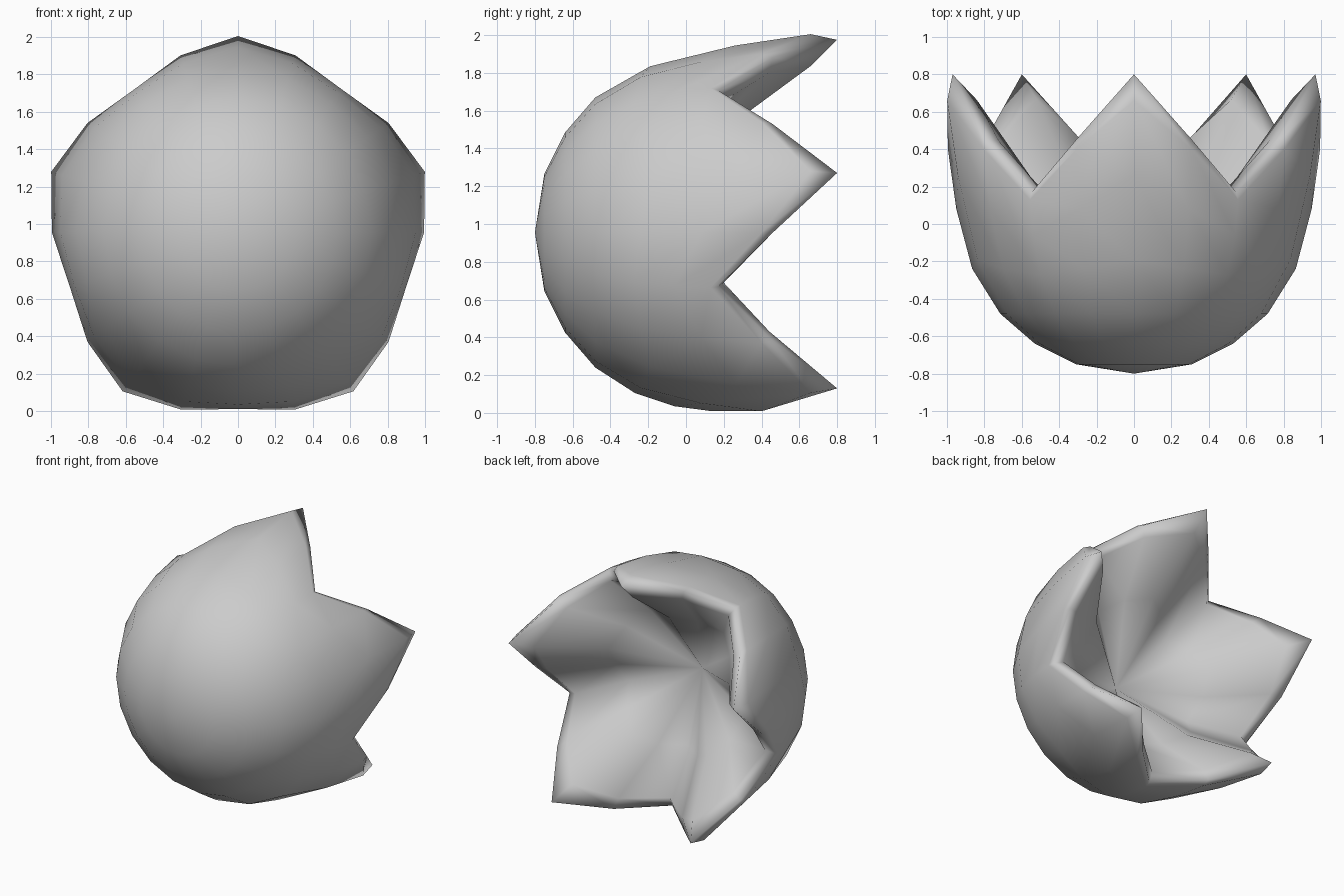
import bpy, bmesh
from math import sin, cos, radians

if "Cube" in bpy.data.objects:
    bpy.data.objects.remove(bpy.data.objects["Cube"])

PETALS = 5
CENTRE_Z = 0.955

# (radius, y) profiles running from the outer pole, over the rim, to the inner pole
ridge = [(.31, -.75), (.53, -.64), (.715, -.48), (.88, -.19), (.99, .26), (1.05, .66),
         (1.02, .80), (.885, .665), (.55, .21)]
middle = [(.31, -.75), (.53, -.64), (.715, -.48), (.865, -.24), (.95, .08), (.995, .40),
          (.975, .46), (.89, .44), (.55, .10)]
valley = [(.31, -.75), (.53, -.64), (.715, -.48), (.85, -.27), (.92, -.06), (.945, .13),
          (.93, .17), (.86, .20), (.53, -.02)]
cycle = [ridge, middle, valley, middle]

# petalled bowl, axis along y, first petal pointing up
bm = bmesh.new()
outer_pole = bm.verts.new((0, -.80, CENTRE_Z))
inner_pole = bm.verts.new((0, -.20, CENTRE_Z))
columns = []
count = PETALS * len(cycle)
for i in range(count):
    a = radians(90 + 360 * i / count)
    columns.append([bm.verts.new((r * cos(a), y, CENTRE_Z + r * sin(a)))
                    for r, y in cycle[i % len(cycle)]])

for i, col in enumerate(columns):
    nxt = columns[(i + 1) % count]
    bm.faces.new((outer_pole, col[0], nxt[0]))
    for j in range(len(col) - 1):
        bm.faces.new((col[j], col[j + 1], nxt[j + 1], nxt[j]))
    bm.faces.new((col[-1], inner_pole, nxt[-1]))

bmesh.ops.recalc_face_normals(bm, faces=bm.faces)
for f in bm.faces:
    f.smooth = True
mesh = bpy.data.meshes.new("petal_bowl")
bm.to_mesh(mesh)
bm.free()
bpy.context.collection.objects.link(bpy.data.objects.new("petal_bowl", mesh))
